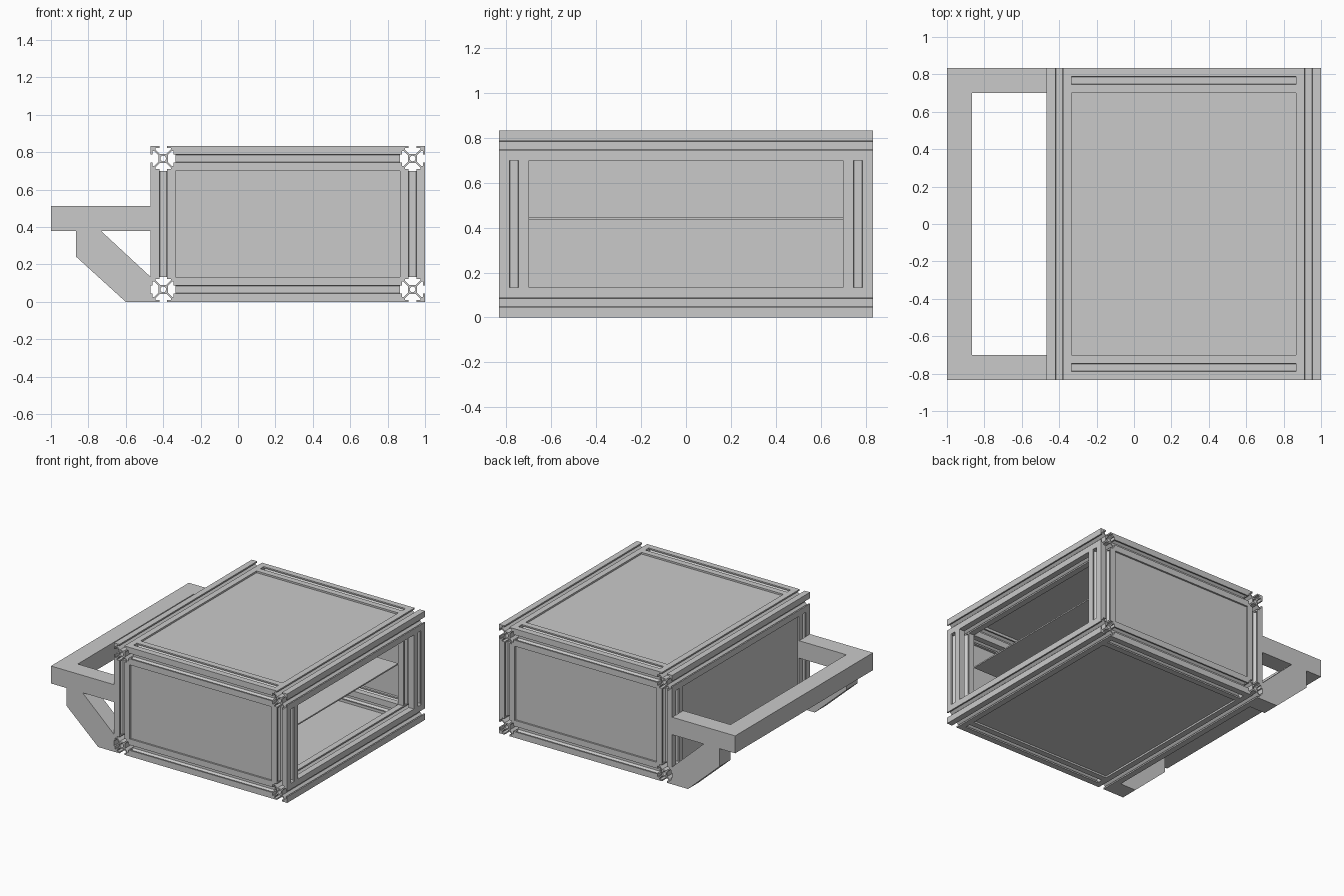
import bpy, bmesh, math
from mathutils import Matrix, Vector

if "Cube" in bpy.data.objects:
    bpy.data.objects.remove(bpy.data.objects["Cube"], do_unlink=True)

MM = 1 / 150           # one millimetre of the design in scene units
S = 20 * MM            # rail width
X0, X1 = -70 * MM, 1.0  # frame extents
Y, H = 125 * MM, 125 * MM

grey = bpy.data.materials.new("aluminium grey")
grey.use_nodes = True
color = (0.59, 0.59, 0.59, 1)
grey.diffuse_color = color
grey.node_tree.nodes["Principled BSDF"].inputs["Base Color"].default_value = color


def add_object(name, bm):
    bmesh.ops.recalc_face_normals(bm, faces=bm.faces[:])
    mesh = bpy.data.meshes.new(name)
    bm.to_mesh(mesh)
    bm.free()
    mesh.materials.append(grey)
    obj = bpy.data.objects.new(name, mesh)
    bpy.context.collection.objects.link(obj)
    return obj


def box(name, lo, hi):
    bm = bmesh.new()
    bmesh.ops.create_cube(bm, size=1)
    lo, hi = Vector(lo), Vector(hi)
    for v in bm.verts:
        v.co = [(a + b) / 2 + c * (b - a) for a, b, c in zip(lo, hi, v.co)]
    return add_object(name, bm)


def prism(name, loops, length, matrix):
    """Extrude an outline (with optional holes) along local z."""
    bm = bmesh.new()
    edges = []
    for loop in loops:
        vs = [bm.verts.new((u, v, 0)) for u, v in loop]
        edges += [bm.edges.new((vs[i - 1], vs[i])) for i in range(len(vs))]
    bmesh.ops.triangle_fill(bm, edges=edges, use_beauty=True, use_dissolve=False)
    res = bmesh.ops.extrude_face_region(bm, geom=bm.faces[:])
    tops = [g for g in res["geom"] if isinstance(g, bmesh.types.BMVert)]
    bmesh.ops.translate(bm, verts=tops, vec=(0, 0, length))
    bmesh.ops.transform(bm, matrix=matrix, verts=bm.verts[:])
    return add_object(name, bm)


# T-slot cross-section: one slot, turned four times, around a round bore
slot = [(10, -10), (10, -3.1), (8.4, -3.1), (8.4, -6.2), (7.2, -6.2), (3.7, -2.7),
        (3.7, 2.7), (7.2, 6.2), (8.4, 6.2), (8.4, 3.1), (10, 3.1)]
outline = []
for k in range(4):
    c, s = round(math.cos(k * math.pi / 2)), round(math.sin(k * math.pi / 2))
    outline += [((x * c - y * s) * MM, (x * s + y * c) * MM) for x, y in slot]
bore = [(2.3 * MM * math.cos(a * math.pi / 8), 2.3 * MM * math.sin(a * math.pi / 8))
        for a in range(16)]


def rail(name, start, axis, length):
    turn = {"x": Matrix.Rotation(math.pi / 2, 4, "Y"),
            "y": Matrix.Rotation(-math.pi / 2, 4, "X"),
            "z": Matrix.Identity(4)}[axis]
    prism(name, [outline, bore], length, Matrix.Translation(start) @ turn)


# Frame: long side rails, cross rails and corner posts
for side, x in (("right", X0 + S / 2), ("left", X1 - S / 2)):
    for level, z in (("lower", S / 2), ("upper", H - S / 2)):
        rail(f"{level}_{side}_rail", (x, -Y, z), "y", 2 * Y)
    for end, y in (("front", -Y + S / 2), ("back", Y - S / 2)):
        rail(f"{end}_{side}_post", (x, y, S), "z", H - 2 * S)
for end, y in (("front", -Y + S / 2), ("back", Y - S / 2)):
    for level, z in (("lower", S / 2), ("upper", H - S / 2)):
        rail(f"{level}_{end}_cross_rail", (X0 + S, y, z), "x", X1 - X0 - 2 * S)

# Panels set just below the outer faces of the rails; the left side stays open
a, b = X0 + S, X1 - S
w = Y - S
p, q = 2 * MM, 4 * MM  # depth of a panel's outer and inner face
box("bottom_panel", (a, -w, p), (b, w, q))
box("top_panel", (a, -w, H - q), (b, w, H - p))
box("front_panel", (a, -Y + p, S), (b, -Y + q, H - S))
box("back_panel", (a, Y - q, S), (b, Y - p, H - S))
box("side_panel", (X0 + p, -w, S), (X0 + q, w, H - S))
box("shelf", (a, -w, 0.437), (b, w, 0.447))

# Handle: U-shaped bar seen from above
u = [(X0, -Y), (-1, -Y), (-1, Y), (X0, Y), (X0, w), (-1 + S, w), (-1 + S, -w), (X0, -w)]
prism("handle_bar", [u], S, Matrix.Translation((0, 0, 0.38)))

# Diagonal braces under both handle arms
brace = [(-0.867, 0.38), (-0.867, 0.243), (-0.6, 0), (X0, 0), (X0, 0.133), (-0.733, 0.38)]
upright = Matrix.Rotation(math.pi / 2, 4, "X")
for end, y in (("front", -w), ("back", Y)):
    prism(f"{end}_brace", [brace], S, Matrix.Translation((0, y, 0)) @ upright)
